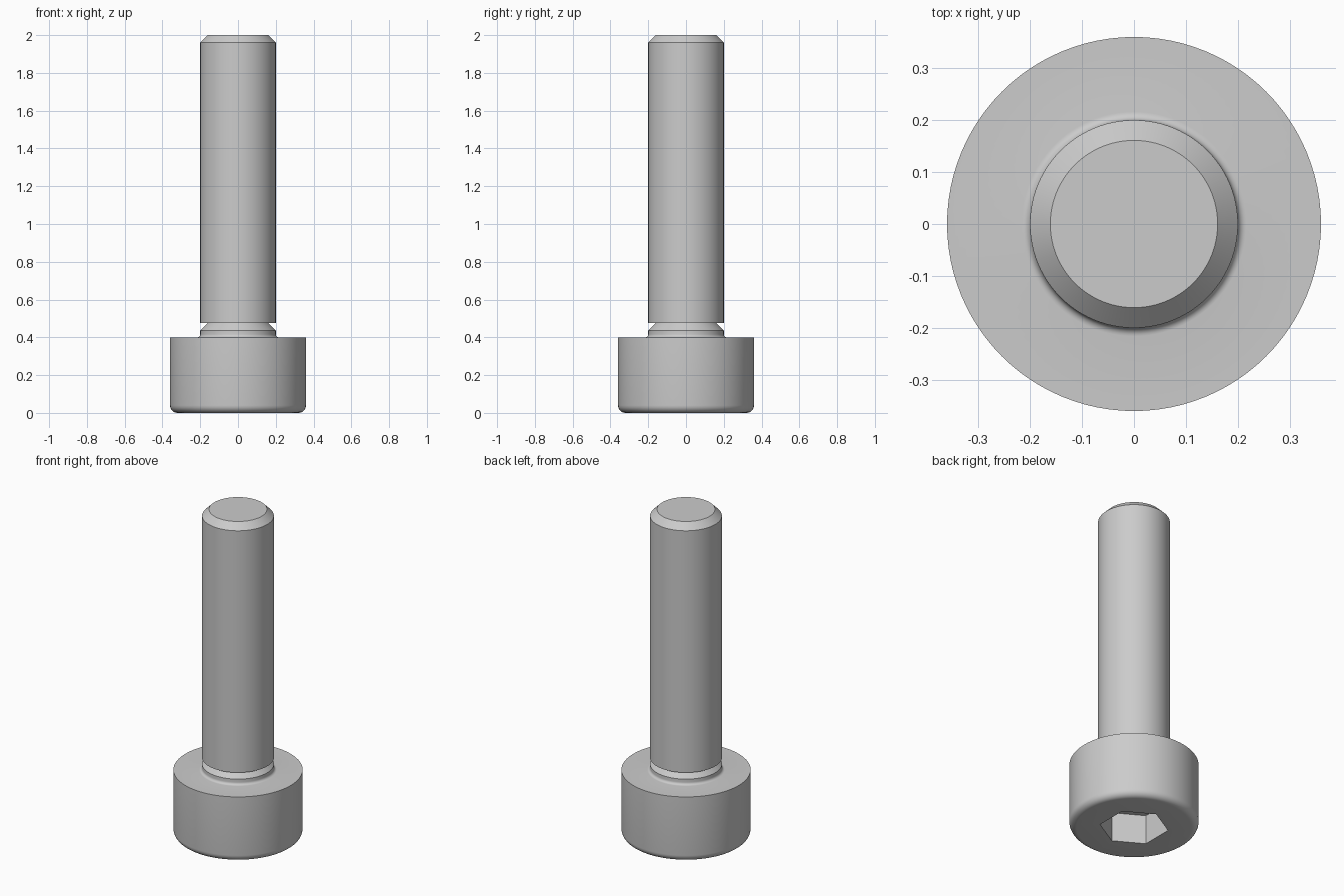
import bpy, bmesh
from math import sin, cos, pi, radians
from mathutils import Matrix

cube = bpy.data.objects.get("Cube")
if cube:
    bpy.data.objects.remove(cube, do_unlink=True)

SIDES = 96
HEAD_R, HEAD_H = 0.36, 0.40
SHANK_R, CORE_R = 0.20, 0.161
NECK_TOP = 0.475

steel = bpy.data.materials.new("light grey steel")
steel.use_nodes = True
colour = (0.6, 0.6, 0.6, 1)
steel.diffuse_color = colour
steel.node_tree.nodes["Principled BSDF"].inputs["Base Color"].default_value = colour


def add_object(name, bm):
    mesh = bpy.data.meshes.new(name)
    bm.to_mesh(mesh)
    bm.free()
    obj = bpy.data.objects.new(name, mesh)
    bpy.context.collection.objects.link(obj)
    mesh.materials.append(steel)
    return obj


def select(obj):
    bpy.ops.object.select_all(action='DESELECT')
    obj.select_set(True)
    bpy.context.view_layer.objects.active = obj


def lathe(name, profile):
    """Revolve (radius, height) points round the z axis."""
    bm = bmesh.new()
    verts = [bm.verts.new((r, 0, z)) for r, z in profile]
    edges = [bm.edges.new(pair) for pair in zip(verts, verts[1:])]
    bmesh.ops.spin(bm, geom=verts + edges, cent=(0, 0, 0), axis=(0, 0, 1),
                   angle=2 * pi, steps=SIDES, use_merge=True)
    bmesh.ops.remove_doubles(bm, verts=bm.verts, dist=1e-5)
    # Flat ends become single discs
    flat = [e for e in bm.edges if any(v.co.xy.length < 1e-4 for v in e.verts)]
    bmesh.ops.dissolve_edges(bm, edges=flat, use_verts=True)
    bmesh.ops.recalc_face_normals(bm, faces=bm.faces)
    return add_object(name, bm)


def arc(cx, cz, r, start, end, steps=6):
    angles = [radians(start + (end - start) * i / steps) for i in range(steps + 1)]
    return [(cx + r * cos(a), cz + r * sin(a)) for a in angles]


# Head with rounded lower rim, filleted neck and thread run-out cone
rim, fillet = 0.04, 0.016
head = lathe("socket_head",
             [(0, 0)]
             + arc(HEAD_R - rim, rim, rim, -90, 0)
             + [(HEAD_R, HEAD_H)]
             + arc(SHANK_R + fillet, HEAD_H + fillet, fillet, 270, 180)
             + [(SHANK_R, 0.435), (CORE_R, NECK_TOP), (CORE_R, 0.55), (0, 0.55)])

# Hexagonal drive socket cut into the head
depth, across_flats = 0.18, 0.333
bm = bmesh.new()
radius = across_flats / 2 / cos(pi / 6)
bmesh.ops.create_cone(bm, cap_ends=True, segments=6, radius1=radius,
                      radius2=radius, depth=2 * depth)
# Put the corners on the y axis
first = bm.verts[:][0].co
turn = pi / 2 - first.xy.to_3d().to_track_quat('X', 'Z').to_euler().z
bmesh.ops.rotate(bm, verts=bm.verts, matrix=Matrix.Rotation(turn, 3, 'Z'))
cutter = add_object("socket_cutter", bm)
cutter.hide_render = True

select(head)
cut = head.modifiers.new("socket", 'BOOLEAN')
cut.object = cutter
cut.operation = 'DIFFERENCE'
cut.solver = 'EXACT'
bpy.ops.object.modifier_apply(modifier=cut.name)
bpy.data.objects.remove(cutter, do_unlink=True)

# Plain cylindrical shank with chamfered tip
shank = lathe("shank", [(0, NECK_TOP), (SHANK_R, NECK_TOP), (SHANK_R, 1.961),
                        (CORE_R, 2), (0, 2)])

for part in (head, shank):
    select(part)
    bpy.ops.object.shade_smooth_by_angle(angle=radians(30))
